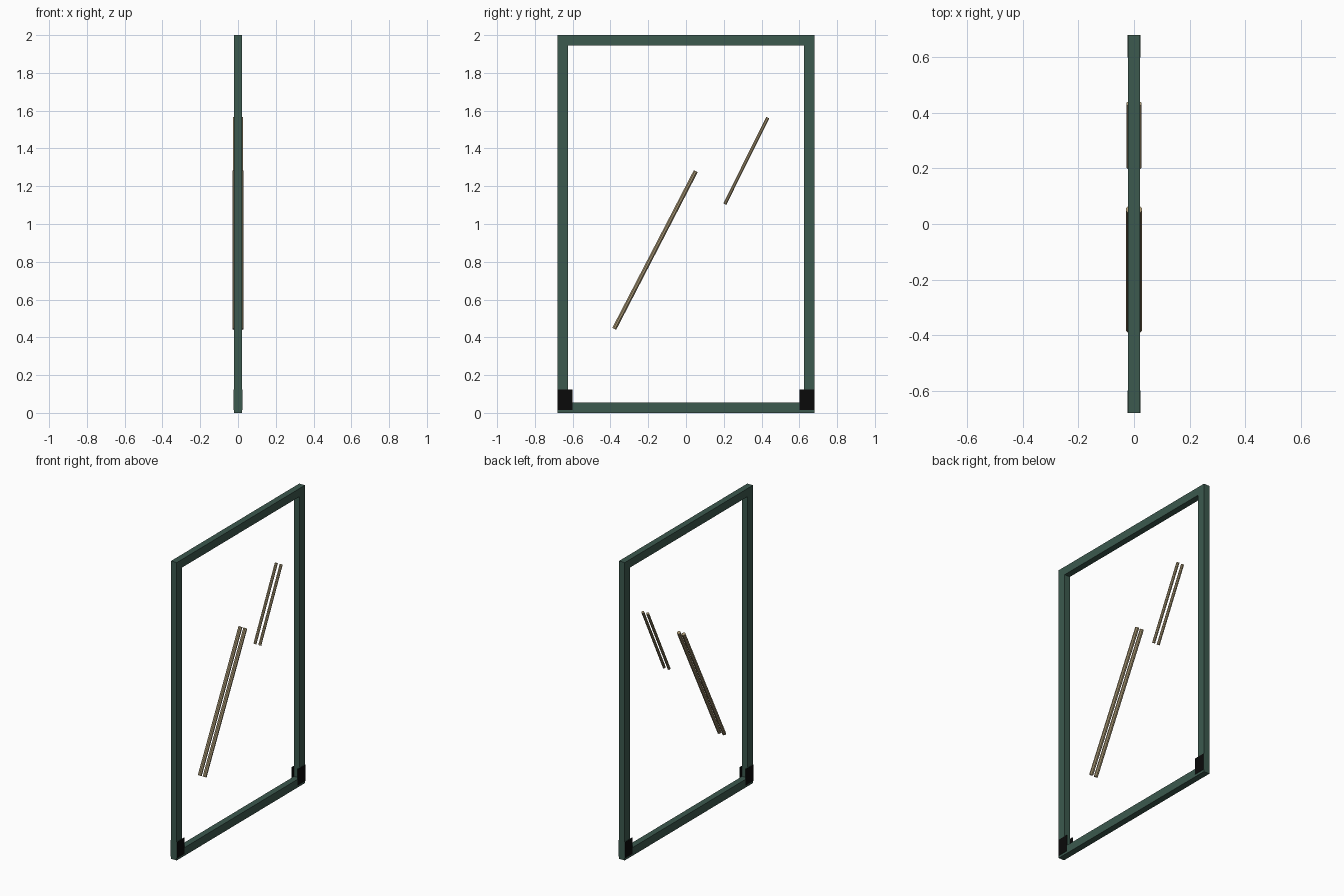
import bpy
import bmesh
from math import pi
from mathutils import Vector, Matrix

if "Cube" in bpy.data.objects:
    bpy.data.objects.remove(bpy.data.objects["Cube"])


def material(name, rgb):
    m = bpy.data.materials.new(name)
    m.use_nodes = True
    m.diffuse_color = (*rgb, 1)
    m.node_tree.nodes["Principled BSDF"].inputs["Base Color"].default_value = (*rgb, 1)
    return m


green = material("dark green", (0.045, 0.1, 0.077))
black = material("black", (0.003, 0.003, 0.003))
tan = material("pale tan", (0.38, 0.3, 0.17))


def finish(name, bm, *mats):
    bmesh.ops.recalc_face_normals(bm, faces=bm.faces)
    mesh = bpy.data.meshes.new(name)
    bm.to_mesh(mesh)
    bm.free()
    for m in mats:
        mesh.materials.append(m)
    obj = bpy.data.objects.new(name, mesh)
    bpy.context.collection.objects.link(obj)
    return obj


W, H, D, RAIL = 0.68, 2.0, 0.021, 0.055

# Rectangular frame: a ring of quads, extruded through its thickness
bm = bmesh.new()
corners = [(-1, 0), (1, 0), (1, 1), (-1, 1)]
outer = [bm.verts.new((-D, s * W, t * H)) for s, t in corners]
inner = [bm.verts.new((-D, s * (W - RAIL), RAIL + t * (H - 2 * RAIL))) for s, t in corners]
ring = []
for i in range(4):
    j = (i + 1) % 4
    ring.append(bm.faces.new((outer[i], outer[j], inner[j], inner[i])))
ext = bmesh.ops.extrude_face_region(bm, geom=ring, use_keep_orig=True)
moved = [v for v in ext["geom"] if isinstance(v, bmesh.types.BMVert)]
bmesh.ops.translate(bm, verts=moved, vec=(2 * D, 0, 0))
finish("frame", bm, green)


# Thin corner plates on both faces: black sides, green edges
def corner_plate(name, side, end):
    bm = bmesh.new()
    place = Matrix.Translation((side * (D + 0.001), end * (W - 0.04), 0.07))
    bmesh.ops.create_cube(bm, size=1, matrix=place @ Matrix.Diagonal((0.003, 0.08, 0.11, 1)))
    bm.normal_update()
    for f in bm.faces:
        f.material_index = 0 if abs(f.normal.x) > 0.5 else 1
    finish(name, bm, black, green)


# Slanted eight-sided rods on both faces
def rod(name, side, start, end, radius):
    a, b = Vector((side * 0.018, *start)), Vector((side * 0.018, *end))
    axis = (b - a).normalized()
    across = axis.cross(Vector((1, 0, 0)))
    turn = Matrix((Vector((1, 0, 0)), across, axis)).transposed().to_4x4()
    bm = bmesh.new()
    bmesh.ops.create_cone(bm, cap_ends=True, segments=8, radius1=radius, radius2=radius,
                          depth=(b - a).length,
                          matrix=Matrix.Translation((a + b) / 2) @ turn @ Matrix.Rotation(pi / 8, 4, "Z"))
    finish(name, bm, tan)


for side, label in ((1, "left"), (-1, "right")):
    corner_plate(label + "_front_corner_plate", side, -1)
    corner_plate(label + "_back_corner_plate", side, 1)
    rod(label + "_long_rod", side, (-0.38, 0.445), (0.052, 1.28), 0.0125)
    rod(label + "_short_rod", side, (0.205, 1.105), (0.433, 1.563), 0.0095)
